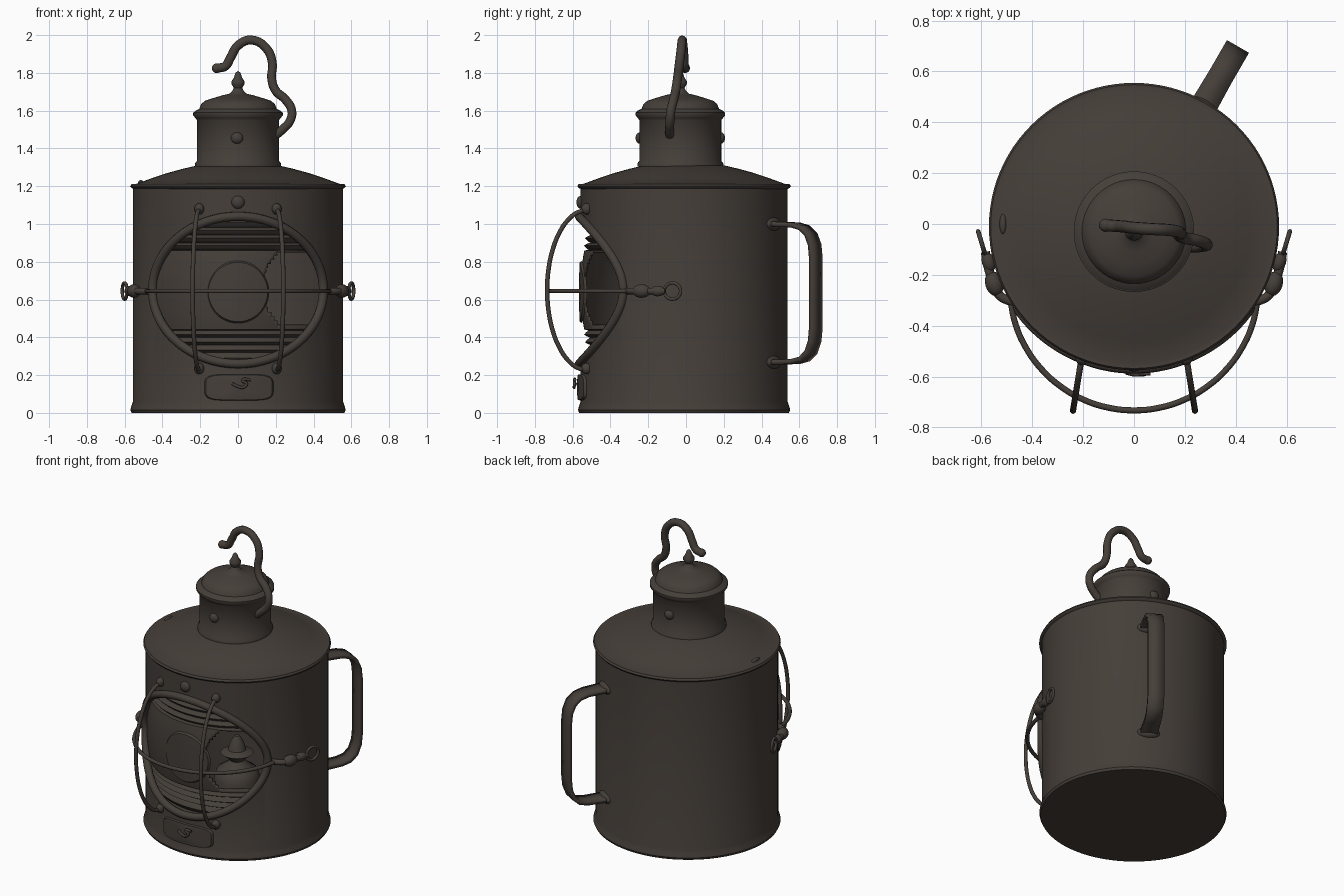
import bpy, bmesh, math
from math import sin, cos, pi, sqrt, radians

if "Cube" in bpy.data.objects:
    bpy.data.objects.remove(bpy.data.objects["Cube"])

mat = bpy.data.materials.new("dark_bronze")
mat.diffuse_color = (0.06, 0.049, 0.041, 1)
mat.use_nodes = True
mat.node_tree.nodes["Principled BSDF"].inputs["Base Color"].default_value = mat.diffuse_color
YC = -0.01          # body axis
LZ = 0.65           # height of the window centre


def finish(name, bm):
    bmesh.ops.remove_doubles(bm, verts=bm.verts, dist=1e-5)
    bmesh.ops.recalc_face_normals(bm, faces=bm.faces)
    me = bpy.data.meshes.new(name)
    bm.to_mesh(me)
    bm.free()
    ob = bpy.data.objects.new(name, me)
    bpy.context.collection.objects.link(ob)
    me.materials.append(mat)
    return ob


def grid(name, rows, close_u=False, close_v=False, drop=None):
    """Skin rows of points with quads."""
    bm = bmesh.new()
    vs = [[bm.verts.new(p) for p in r] for r in rows]
    nu, nv = len(rows), len(rows[0])
    for i in range(nu if close_u else nu - 1):
        for j in range(nv if close_v else nv - 1):
            a, b = (i + 1) % nu, (j + 1) % nv
            if drop and drop(rows[i][j]):
                continue
            bm.faces.new((vs[i][j], vs[a][j], vs[a][b], vs[i][b]))
    bmesh.ops.remove_doubles(bm, verts=bm.verts, dist=1e-5)
    bmesh.ops.dissolve_degenerate(bm, dist=1e-6, edges=bm.edges)
    return finish(name, bm)


def lathe(name, prof, yc=YC, n=96, sx=1.0, closed=False):
    rows = [[(r * sx * cos(2 * pi * k / n), yc + r * sin(2 * pi * k / n), z)
             for k in range(n)] for r, z in prof]
    return grid(name, rows, close_u=closed, close_v=True)


def tube(name, pts, r, cyclic=False):
    cu = bpy.data.curves.new(name, 'CURVE')
    cu.dimensions = '3D'
    cu.bevel_depth, cu.bevel_resolution, cu.resolution_u = r, 3, 5
    cu.use_fill_caps = True
    sp = cu.splines.new('BEZIER')
    sp.bezier_points.add(len(pts) - 1)
    for b, p in zip(sp.bezier_points, pts):
        b.co = p
        b.handle_left_type = b.handle_right_type = 'AUTO'
    sp.use_cyclic_u = cyclic
    ob = bpy.data.objects.new(name, cu)
    bpy.context.collection.objects.link(ob)
    cu.materials.append(mat)
    bpy.ops.object.select_all(action='DESELECT')
    ob.select_set(True)
    bpy.context.view_layer.objects.active = ob
    bpy.ops.object.convert(target='MESH')
    return bpy.context.object


def ball(name, loc, size, rot=0.0):
    bm = bmesh.new()
    bmesh.ops.create_uvsphere(bm, u_segments=20, v_segments=12, radius=1)
    ob = finish(name, bm)
    ob.location, ob.scale, ob.rotation_euler = loc, size, (0, 0, rot)
    return ob


def patch(name, cx, cz, rx, rz, R, h, power=1.0, steps=((1, 0), (.95, .8), (.5, 1), (0, 1))):
    """Raised pad wrapped on the front of a cylinder of radius R."""
    def c(v):
        return math.copysign(abs(v) ** power, v)
    rows = []
    for s, k in steps:
        row = []
        for i in range(64):
            t = 2 * pi * i / 64
            x, z = cx + s * rx * c(cos(t)), cz + s * rz * c(sin(t))
            row.append((x, YC - sqrt(R * R - x * x) - h * k, z))
        rows.append(row)
    return grid(name, rows, close_v=True)


# body shell with floor and the window cut out of its front
body = lathe("body", [(0, 0), (.555, 0), (.562, .015), (.555, .04), (.548, .06), (.548, 1.19),
                      (.533, 1.19), (.533, .02), (0, .02)], sx=1.015)
bm = bmesh.new()
bmesh.ops.create_cone(bm, cap_ends=True, segments=96, radius1=1, radius2=1, depth=1)
cutter = finish("window_cutter", bm)
cutter.scale, cutter.rotation_euler = (.44, .375, .9), (pi / 2, 0, 0)
cutter.location = (0, -.6, LZ)
cutter.hide_render = True
bpy.context.view_layer.update()
mod = body.modifiers.new("window", 'BOOLEAN')
mod.object, mod.operation, mod.solver = cutter, 'DIFFERENCE', 'EXACT'
bpy.context.view_layer.objects.active = body
bpy.ops.object.modifier_apply(modifier=mod.name)
bpy.data.objects.remove(cutter)

# sloped lid with rolled rim
lathe("lid", [(.545, 1.185), (.558, 1.19), (.565, 1.2), (.558, 1.212), (.54, 1.21), (.45, 1.243),
              (.37, 1.27), (.29, 1.292), (.2, 1.313), (0, 1.313)], sx=1.01)
ball("lid_latch", (-.515, 0, 1.218), (.014, .04, .014))

# chimney, cap and finial
lathe("chimney", [(.228, 1.305), (.228, 1.32), (.217, 1.335), (.217, 1.55), (.225, 1.56),
                  (.237, 1.575), (.237, 1.59), (.225, 1.597), (.2, 1.6)], yc=-.03, n=64)
lathe("cap", [(.237, 1.588), (.225, 1.6), (.205, 1.61), (.195, 1.635), (.175, 1.652), (.13, 1.667),
              (.08, 1.682), (.045, 1.69), (.03, 1.705), (.022, 1.72), (.034, 1.74), (.035, 1.755),
              (.022, 1.775), (.013, 1.8), (0, 1.812)], yc=-.03, n=48)
for s in (-1, 1):
    ball("vent_button", (-.005, -.03 + s * .215, 1.455), (.032, .022, .03))

# hanging hook
tube("hook", [(.2, -.085, 1.47), (.235, -.088, 1.5), (.275, -.085, 1.545), (.285, -.08, 1.6),
              (.25, -.065, 1.66), (.2, -.055, 1.705), (.178, -.045, 1.77), (.182, -.035, 1.85),
              (.15, -.025, 1.93), (.07, -.02, 1.974), (0, -.015, 1.945), (-.04, -.01, 1.88),
              (-.068, -.008, 1.835), (-.11, -.005, 1.825)], .024)
ball("hook_tip", (-.112, -.005, 1.825), (.026, .026, .026))

# window frame following the round body
frame = []
for i in range(48):
    t = 2 * pi * i / 48
    x = .452 * cos(t)
    frame.append((x, YC - sqrt(.555 ** 2 - x * x), LZ + .39 * sin(t)))
tube("window_frame", frame, .024, cyclic=True)

# ribbed lens, right part of the middle band open
half = [(.543, 0), (.541, .07), (.535, .14), (.525, .205), (.495, .21), (.525, .235), (.49, .25),
        (.52, .275), (.485, .29), (.512, .315), (.475, .33), (.5, .36), (.475, .39)]
prof = [(r, LZ - d) for r, d in reversed(half)] + [(r, LZ + d) for r, d in half[1:]]
fine = []
for (r0, z0), (r1, z1) in zip(prof, prof[1:]):
    fine += [(r0 + (r1 - r0) * k / 3, z0 + (z1 - z0) * k / 3) for k in range(3)]
rows = [[(r * sin(radians(a)), YC - r * cos(radians(a)), z) for a in range(-66, 67)]
        for r, z in fine + prof[-1:]]
lens = grid("lens", rows, drop=lambda p: abs(p[2] - LZ) < .2 and
            p[0] > .125 + 2.3 * (p[2] - LZ) ** 2)
sol = lens.modifiers.new("thickness", 'SOLIDIFY')
sol.thickness, sol.offset = .01, 0
patch("lens_bullseye", 0, LZ - .01, .165, .165, .54, .016)

# oil burner inside
lathe("oil_burner", [(0, .02), (.2, .02), (.2, .05), (.14, .1), (.14, .31), (.12, .36), (.06, .4),
                     (.045, .42), (.06, .44), (.1, .47), (.055, .49), (.04, .54), (.015, .58),
                     (0, .58)], n=40)

# wire guard: two uprights and one cross wire
for s in (-1, 1):
    pts = []
    for i in range(-6, 7):
        u = i / 6
        bow = cos(u * pi / 2)
        pts.append((s * (.205 + .035 * bow), -.52 - .215 * bow, LZ + .425 * sin(u * pi / 2)))
    tube("guard_upright", pts, .012)
    for z in (1.08, .235):
        ball("guard_clip", (s * .205, -.525, z), (.026, .03, .03))
tube("guard_cross_wire", [(.49 * sin(radians(a)), -.243 - .49 * cos(radians(a)), .645)
                          for a in range(-84, 85, 12)], .012)

# side knobs with finger loops
for s in (-1, 1):
    tube("knob_rod", [(s * .47, -.31, .645), (s * .53, -.28, .645), (s * .565, -.2, .645),
                      (s * .585, -.11, .645)], .018)
    ball("knob", (s * .55, -.235, .645), (.035, .05, .036), -s * .3)
    ball("knob_end", (s * .572, -.15, .645), (.026, .04, .028), -s * .3)
    tube("finger_loop", [(s * (.6 + .013 * cos(t)), -.072 + .043 * cos(t), .645 + .043 * sin(t))
                         for t in [2 * pi * k / 12 for k in range(12)]], .009, cyclic=True)

# blank rounded plate and a small catch below the window
patch("front_plate", .005, .135, .185, .07, .545, .022, power=.45)
tube("plate_catch", [(-.03, -.585, .155), (0, -.592, .14), (.025, -.592, .135), (.045, -.59, .155),
                     (.025, -.59, .172), (.065, -.588, .175)], .008)
ball("top_catch", (0, -.555, 1.115), (.035, .025, .035))

# strap handle at the back
path = [(.52, 1.0, .065), (.56, 1.0, .053), (.68, .995, .05), (.735, .98, .05), (.775, .945, .05),
        (.798, .89, .05), (.805, .82, .05), (.805, .45, .05), (.798, .38, .05), (.775, .32, .05),
        (.735, .285, .05), (.68, .272, .05), (.56, .268, .053), (.52, .268, .065)]
ca, sa = cos(radians(60)), sin(radians(60))
handle = grid("handle", [[(r * ca + w * k * sa, YC + r * sa - w * k * ca, z) for k in (-1, 1)]
                         for r, z, w in path])
sol = handle.modifiers.new("thickness", 'SOLIDIFY')
sol.thickness, sol.offset = .026, 0
for z in (1.0, .268):
    ball("handle_root", (.545 * ca, YC + .545 * sa, z), (.03, .07, .035), radians(60))

# smooth shading with crisp edges
bpy.ops.object.select_all(action='SELECT')
bpy.context.view_layer.objects.active = body
bpy.ops.object.shade_smooth_by_angle(angle=radians(40))
